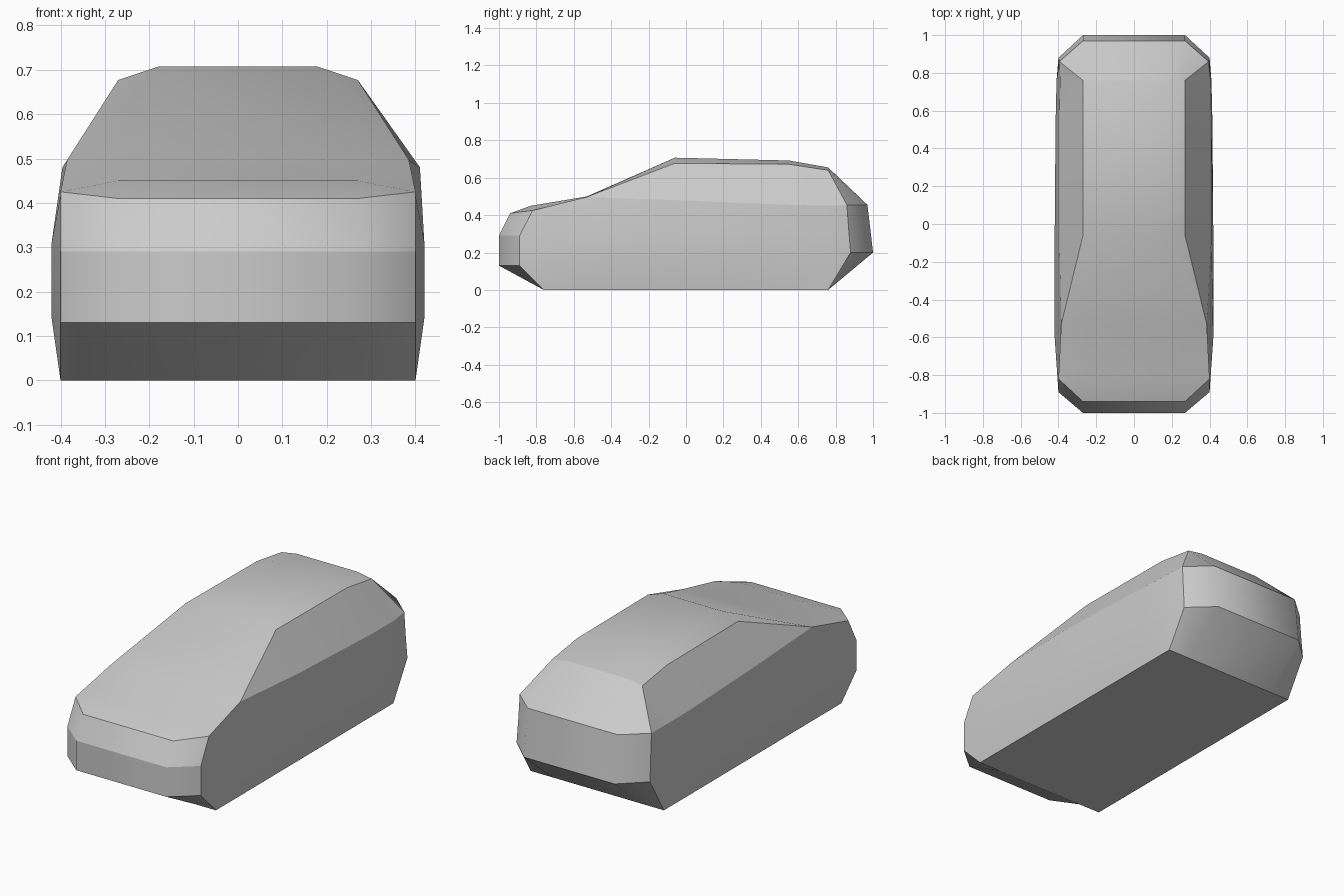
import bpy
import bmesh

cube = bpy.data.objects.get("Cube")
if cube:
    bpy.data.objects.remove(cube, do_unlink=True)

grey = bpy.data.materials.new("body_grey")
grey.use_nodes = True
GREY = (0.6, 0.6, 0.6, 1)
grey.diffuse_color = GREY
grey.node_tree.nodes["Principled BSDF"].inputs["Base Color"].default_value = GREY

# Half-body stations, front to back: bottom, low, mid, belt, shoulder, inner roof
stations = [
    [(.40, -.76, 0), (.40, -.89, .13), (.40, -.89, .29),
     (.40, -.82, .425), (.40, -.82, .425), (.27, -.83, .45)],
    [(.40, -.53, 0), (.42, -.60, .14), (.42, -.60, .31),
     (.385, -.53, .497), (.385, -.53, .497), (.25, -.53, .50)],
    [(.40, -.06, 0), (.42, -.06, .14), (.42, -.06, .31),
     (.41, -.06, .48), (.27, -.06, .677), (.18, -.06, .707)],
    [(.40, .55, 0), (.415, .55, .14), (.415, .55, .31),
     (.41, .55, .455), (.27, .55, .672), (.18, .55, .692)],
    [(.40, .70, 0), (.41, .76, .17), (.41, .76, .31),
     (.405, .76, .45), (.27, .76, .64), (.18, .76, .655)],
    [(.40, .76, 0), (.40, .88, .20), (.397, .87, .32),
     (.395, .86, .455), (.395, .86, .455), (.27, .97, .455)],
]
# Nose and tail columns: bottom, low, mid, top
nose = [(.27, -.76, 0), (.27, -1, .13), (.27, -1, .29), (.27, -.94, .41)]
tail = [(.27, .76, 0), (.27, 1, .20), (.27, .986, .32), (.27, .97, .455)]

bm = bmesh.new()
patch = bm.faces.layers.int.new("patch")
corners = {}


def vert(co):
    if co not in corners:
        corners[co] = bm.verts.new(co)
    return corners[co]


def face(points, group):
    ring = list(dict.fromkeys(vert(p) for p in points))
    if len(ring) > 2 and not bm.faces.get(ring):
        bm.faces.new(ring)[patch] = group


def mirrored(p, side):
    return (p[0] * side, p[1], p[2])


def flip(p):
    return (-p[0], p[1], p[2])


LOWER, UPPER, TOP, GATE, FLOOR, NOSE, TAIL = 1, 2, 4, 5, 6, 10, 20

# Side panels, windows and roof edges; the right belt line is slightly tucked in
for side in (1, -1):
    st = [[mirrored(p, side) for p in s] for s in stations]
    if side < 0:
        for s in st[2:5]:
            s[3] = (s[3][0] * .965, s[3][1], s[3][2])
    for i, (a, b) in enumerate(zip(st, st[1:])):
        for j in range(5):
            group = LOWER if j < 3 else UPPER if j == 3 else TOP
            if j == 4 and i == len(st) - 2:
                group = GATE
            face([a[j], b[j], b[j + 1], a[j + 1]], group)
    # Angled corners of both ends
    for column, corner, base in ((nose, st[0], NOSE), (tail, st[-1], TAIL)):
        end = [mirrored(p, side) for p in column]
        for j in range(3):
            group = base + (min(j, 1) if base == TAIL else j)
            face([end[j], corner[j], corner[j + 1], end[j + 1]], group)
    face([mirrored(nose[3], side), st[0][3], st[0][5]], TOP)

# Centre strip of the bonnet, windscreen, roof and rear window
spine = [nose[3]] + [s[5] for s in stations]
for i, (a, b) in enumerate(zip(spine, spine[1:])):
    face([a, b, flip(b), flip(a)], GATE if i == len(spine) - 2 else TOP)

# Centre strips of the bumpers
for column, base in ((nose, NOSE), (tail, TAIL)):
    for j in range(3):
        a, b = column[j], column[j + 1]
        group = base + (min(j, 1) if base == TAIL else j)
        face([a, b, flip(b), flip(a)], group)

# Floor
half = [nose[0]] + [s[0] for s in stations] + [tail[0]]
face(half + [flip(p) for p in reversed(half)], FLOOR)

# Smooth inside each panel, sharp between panels
bmesh.ops.recalc_face_normals(bm, faces=bm.faces)
for f in bm.faces:
    f.smooth = True
for e in bm.edges:
    e.smooth = len({f[patch] for f in e.link_faces}) == 1

mesh = bpy.data.meshes.new("car_body")
bm.to_mesh(mesh)
bm.free()
mesh.materials.append(grey)
body = bpy.data.objects.new("car_body", mesh)
bpy.context.collection.objects.link(body)
